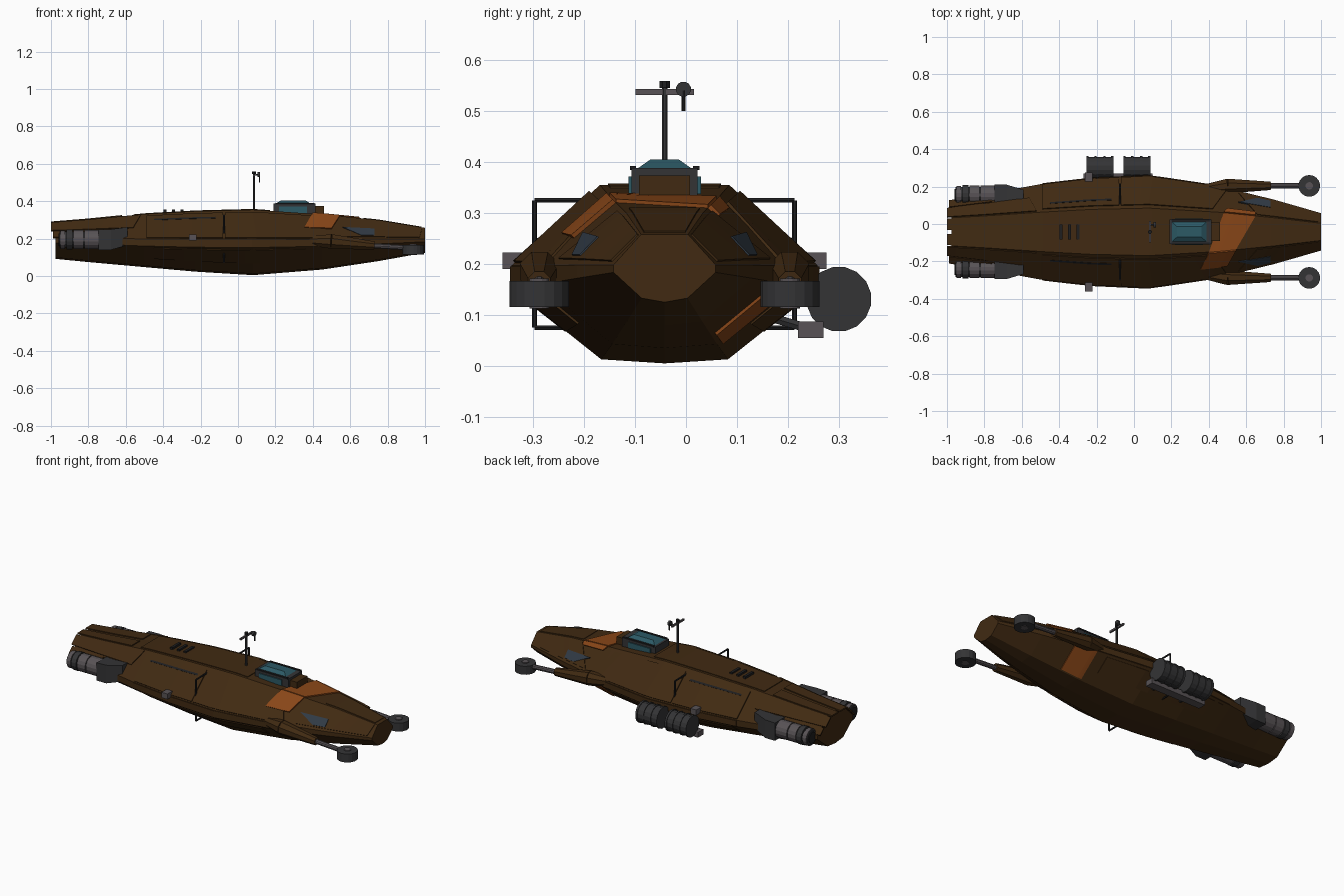
import bpy, bmesh, math
from mathutils import Vector

if "Cube" in bpy.data.objects:
    bpy.data.objects.remove(bpy.data.objects["Cube"])

C = -0.042  # hull centre line in y


def mat(name, r, g, b):
    m = bpy.data.materials.new(name)
    m.diffuse_color = (r, g, b, 1)
    m.use_nodes = True
    m.node_tree.nodes["Principled BSDF"].inputs["Base Color"].default_value = m.diffuse_color
    return m


RUST = mat("rust brown", .052, .023, .006)
ORANGE = mat("orange paint", .25, .062, .009)
TEAL = mat("teal glass", .025, .10, .13)
DARK = mat("dark grey", .034, .034, .036)
GREY = mat("warm grey", .098, .086, .092)
BLACK = mat("black trim", .013, .013, .014)
WINDOW = mat("blue grey window", .03, .042, .058)


def finish(name, bm, m):
    bmesh.ops.recalc_face_normals(bm, faces=bm.faces)
    me = bpy.data.meshes.new(name)
    bm.to_mesh(me)
    bm.free()
    me.materials.append(m)
    ob = bpy.data.objects.new(name, me)
    bpy.context.collection.objects.link(ob)
    return ob


def loft(name, rings, m):
    bm = bmesh.new()
    vs = [[bm.verts.new(p) for p in r] for r in rings]
    n = len(vs[0])
    for a, b in zip(vs, vs[1:]):
        for i in range(n):
            j = (i + 1) % n
            bm.faces.new((a[i], a[j], b[j], b[i]))
    bm.faces.new(vs[0])
    bm.faces.new(vs[-1])
    return finish(name, bm, m)


def rect(x, y0, y1, z0, z1):
    return [(x, y0, z0), (x, y1, z0), (x, y1, z1), (x, y0, z1)]


def box(name, x0, x1, y0, y1, z0, z1, m):
    return loft(name, [rect(x0, y0, y1, z0, z1), rect(x1, y0, y1, z0, z1)], m)


def rod(name, p, q, r, m, n=8, r2=None):
    p, q = Vector(p), Vector(q)
    d = (q - p).normalized()
    u = d.cross(Vector((0, 1, 0)) if abs(d.y) < .9 else Vector((1, 0, 0))).normalized()
    v = d.cross(u)
    def ring(c, rad):
        return [c + rad * (u * math.cos(t) + v * math.sin(t))
                for t in (math.tau * (i + .5) / n for i in range(n))]
    return loft(name, [ring(p, r), ring(q, r if r2 is None else r2)], m)


# hull stations: x, top z, bottom z, half width, top half width, middle z
ST = [(-.975, .288, .092, .170, .075, .190), (-.80, .302, .075, .200, .085, .187),
      (-.50, .332, .048, .255, .105, .180), (-.23, .347, .024, .286, .120, .176),
      (.08, .355, .005, .300, .127, .175), (.45, .330, .035, .245, .105, .178),
      (.75, .300, .080, .172, .075, .185), (1.0, .258, .125, .100, .046, .191)]


def section(x):
    k = 0
    while k < len(ST) - 2 and x > ST[k + 1][0]:
        k += 1
    a, b = ST[k], ST[k + 1]
    t = (x - a[0]) / (b[0] - a[0])
    zt, zb, hw, tw, zm = (a[i] + (b[i] - a[i]) * t for i in range(1, 6))
    g = .075 * hw
    half = [(tw, zt), (hw, zm + g), (hw, zm - g), (tw * .98, zb + .008)]
    return half + [(0, zb)] + [(-y, z) for y, z in reversed(half)]


def on_hull(x, seg, f, off):
    s = section(x)
    (y0, z0), (y1, z1) = s[seg], s[(seg + 1) % 9]
    l = math.hypot(y1 - y0, z1 - z0)
    ny, nz = -(z1 - z0) / l, (y1 - y0) / l
    return (x, C + y0 + (y1 - y0) * f + ny * off, z0 + (z1 - z0) * f + nz * off)


def plate(name, seg, f0, f1, e0, e1, m=RUST, off=.006, thick=.009, n=10):
    """Plate lying on one hull facet; e0 and e1 are its x extents at f0 and f1."""
    rings = []
    for i in range(n + 1):
        t = i / n
        xa, xb = e0[0] + (e0[1] - e0[0]) * t, e1[0] + (e1[1] - e1[0]) * t
        rings.append([on_hull(xa, seg, f0, off), on_hull(xb, seg, f1, off),
                      on_hull(xb, seg, f1, off - thick), on_hull(xa, seg, f0, off - thick)])
    loft(name, rings, m)


def plates(name, seg, f0, f1, e0, e1, **k):
    plate(name + "_left", seg, f0, f1, e0, e1, **k)
    plate(name + "_right", 7 - seg, 1 - f0, 1 - f1, e0, e1, **k)


# outward direction of the facet normals: flip so +off points away from the hull
_raw = on_hull
def on_hull(x, seg, f, off):
    p, q = _raw(x, seg, f, 0), _raw(x, seg, f, .01)
    out = math.hypot(q[1] - C, q[2] - .18) > math.hypot(p[1] - C, p[2] - .18)
    return _raw(x, seg, f, off if out else -off)


# hull
loft("hull", [[(s[0], C + y, z) for y, z in section(s[0])] for s in ST], RUST)

# armour plating
plates("upper_mid_armour", 0, .10, .97, (-.49, -.08), (-.49, -.08))
plates("upper_front_armour", 0, .10, .97, (-.07, .42), (-.07, .50))
plates("nose_armour", 0, .06, .9, (.66, .985), (.56, .97), off=.004)
plates("rear_armour", 0, .04, .55, (-1.0, -.52), (-1.0, -.56))
plates("rear_lower_armour", 0, .6, .98, (-.99, -.76), (-.99, -.76), off=.005)
plates("belt_armour", 1, .05, .95, (-.49, .45), (-.49, .45), off=.004)
plates("lower_armour", 2, .08, .6, (-.45, .36), (-.45, .36), off=.004)
plate("rear_top_armour_a", 8, .02, .42, (-1.0, -.62), (-1.0, -.62))
plate("rear_top_armour_b", 8, .56, .98, (-1.0, -.62), (-1.0, -.62))
plate("mid_top_armour", 8, .06, .94, (-.56, .17), (-.56, .17), off=.004)
plate("nose_top_armour", 8, .08, .92, (.67, .98), (.67, .98), off=.003)

# orange paint patches
plate("orange_top", 8, 0, 1, (.40, .545), (.48, .65), m=ORANGE, off=.007)
plate("orange_right_slope", 7, .42, 1, (.355, .50), (.40, .545), m=ORANGE, off=.009)
plate("orange_left_slope", 0, 0, .16, (.48, .65), (.50, .65), m=ORANGE, off=.009)
plate("orange_belly_band", 2, 0, .95, (.43, .56), (.43, .56), m=ORANGE, off=.006)

# side windows, seams and roof vents
plates("side_window", 0, .50, .85, (.56, .73), (.66, .73), m=WINDOW, off=.007)
plates("hatch_seam", 0, .25, .30, (-.45, -.12), (-.45, -.12), m=BLACK, off=.0075)
for i in range(3):
    x = -.39 + .045 * i
    box("roof_vent_%d" % i, x - .008, x + .008, C - .04, C + .04, .33, .355, BLACK)

# cockpit
box("cockpit_frame", .19, .415, C - .065, C + .065, .33, .388, DARK)
box("cockpit_front", .40, .46, C - .05, C + .05, .31, .374, RUST)
loft("cockpit_glass", [
    [(.20, C - .055, .386), (.39, C - .055, .386), (.39, C + .055, .386), (.20, C + .055, .386)],
    [(.23, C - .028, .405), (.36, C - .028, .405), (.36, C + .028, .405), (.23, C + .028, .405)]], TEAL)
for s in (-1, 1):
    y = C + s * .066
    box("cockpit_side_glass", .22, .37, y - .005, y + .005, .337, .372, TEAL)
    box("cockpit_rail", .20, .41, C + s * .062 - .006, C + s * .062 + .006, .384, .392, BLACK)

# antenna mast
rod("mast", (.085, C, .34), (.085, C, .55), .006, DARK)
rod("mast_cap", (.085, C, .545), (.085, C, .559), .011, BLACK)
box("mast_crossbar", .08, .09, C - .057, C + .058, .532, .543, GREY)
rod("dish", (.105, C + .037, .543), (.118, C + .037, .543), .015, DARK, 12)
rod("dish_arm", (.088, C + .037, .54), (.106, C + .037, .543), .004, DARK)
rod("dish_pin", (.115, C + .037, .50), (.115, C + .037, .54), .004, BLACK)

# mirrored side equipment
for s, side in ((1, "left"), (-1, "right")):
    def Y(d):
        return C + s * d
    # front wheel arm
    rod("wheel_pod_" + side, (.50, Y(.245), .185), (.73, Y(.246), .163), .042, RUST, 8, .024)
    rod("wheel_pod_root_" + side, (.34, Y(.225), .19), (.50, Y(.245), .185), .02, RUST, 8, .042)
    rod("wheel_arm_" + side, (.71, Y(.246), .163), (.93, Y(.246), .15), .014, GREY, 10)
    rod("wheel_" + side, (.937, Y(.246), .116), (.937, Y(.246), .167), .058, DARK, 18)
    rod("wheel_hub_" + side, (.937, Y(.246), .113), (.937, Y(.246), .172), .02, GREY, 12)
    # rear engine
    ey, ez = Y(.197), .195
    for nm, a, b, r, m in (("core", -.955, -.74, .044, DARK), ("nozzle_ring", -.95, -.925, .050, GREY),
                           ("rear_ring", -.918, -.885, .054, DARK), ("drum_a", -.88, -.825, .052, GREY),
                           ("drum_b", -.82, -.745, .052, GREY)):
        rod("engine_%s_%s" % (nm, side), (a, ey, ez), (b, ey, ez), r, m, 16)
    rod("engine_outlet_" + side, (-.96, ey, ez), (-.95, ey, ez), .034, BLACK, 16)
    loft("engine_mount_" + side, [rect(-.745, Y(.14), Y(.252), .14, .248),
                                  rect(-.68, Y(.14), Y(.252), .14, .25),
                                  rect(-.59, Y(.13), Y(.225), .165, .262)], DARK)
    # grab frame around the hull
    pts = [(-.075, Y(.10), .325), (-.075, Y(.255), .325), (-.075, Y(.255), .075), (-.075, Y(.12), .075)]
    for i in range(3):
        rod("grab_frame_%s_%d" % (side, i), pts[i], pts[i + 1], .005, BLACK, 6)
    # small side lamp
    box("side_lamp_" + side, -.262, -.222, Y(.27), Y(.318), .19, .223, GREY)

# barrels on the left side
for x in (-.182, .015):
    rod("barrel", (x - .072, .30, .131), (x + .072, .30, .131), .060, DARK, 16)
    for dx in (-.066, -.024, .024, .066):
        rod("barrel_ring", (x + dx - .006, .30, .131), (x + dx + .006, .30, .131), .064, DARK, 16)
box("barrel_shelf", -.27, .10, .22, .27, .055, .087, GREY)
for x in (-.182, .015):
    rod("shelf_strut", (x, .15, .10), (x, .235, .075), .01, DARK, 6)
